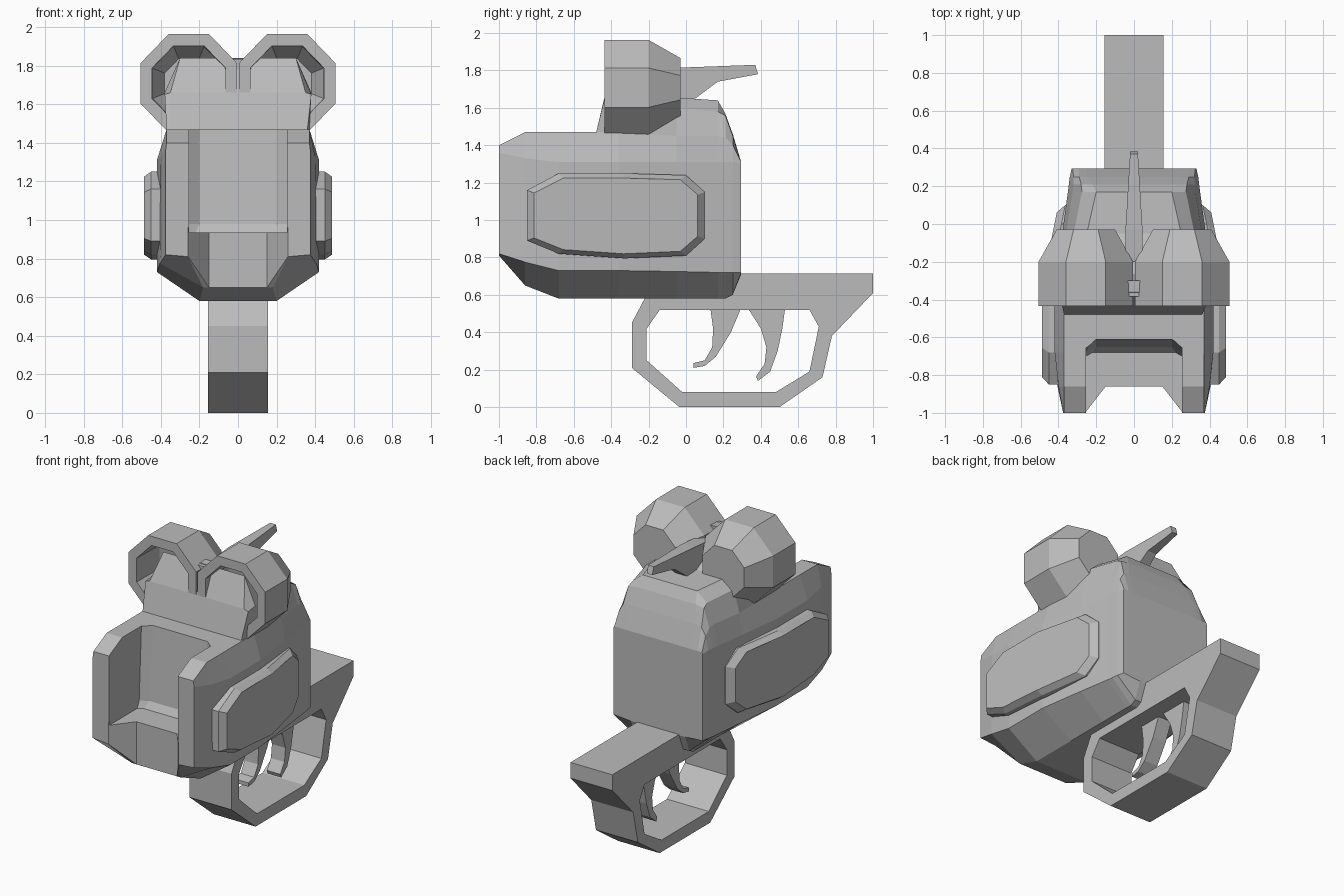
import bpy, bmesh

cube = bpy.data.objects.get("Cube")
if cube:
    bpy.data.objects.remove(cube, do_unlink=True)

gray = bpy.data.materials.new("plain gray")
gray.use_nodes = True
gray.diffuse_color = (0.5, 0.5, 0.5, 1)
gray.node_tree.nodes["Principled BSDF"].inputs["Base Color"].default_value = (0.5, 0.5, 0.5, 1)


def loft(name, loops):
    """Skin a chain of equal-length point loops and cap both ends."""
    bm = bmesh.new()
    rings = [[bm.verts.new(p) for p in loop] for loop in loops]
    n = len(rings[0])
    for a, b in zip(rings, rings[1:]):
        for i in range(n):
            j = (i + 1) % n
            bm.faces.new((a[i], a[j], b[j], b[i]))
    bm.faces.new(rings[0])
    bm.faces.new(rings[-1])
    bmesh.ops.remove_doubles(bm, verts=bm.verts, dist=0.0005)
    bmesh.ops.recalc_face_normals(bm, faces=bm.faces)
    mesh = bpy.data.meshes.new(name)
    bm.to_mesh(mesh)
    bm.free()
    mesh.materials.append(gray)
    obj = bpy.data.objects.new(name, mesh)
    bpy.context.collection.objects.link(obj)
    return obj


def side_prism(name, profile, width):
    """Extrude a (y, z) profile across x; width is a function of y."""
    return loft(name, [[(s * width(y), y, z) for y, z in profile] for s in (-1, 1)])


def plan_loft(name, levels):
    """Loft mirrored (x, y) half outlines stacked at heights z."""
    return loft(name, [[(x, y, z) for x, y in half] + [(-x, y, z) for x, y in half[::-1]]
                       for z, half in levels])


def cut(obj, cutter):
    """Subtract the cutter, bake the result and discard the cutter."""
    mod = obj.modifiers.new("cut", 'BOOLEAN')
    mod.operation, mod.solver, mod.object = 'DIFFERENCE', 'EXACT', cutter
    cutter.hide_render = True
    bpy.context.view_layer.update()
    baked = bpy.data.meshes.new_from_object(
        obj.evaluated_get(bpy.context.evaluated_depsgraph_get()))
    obj.modifiers.clear()
    obj.data = baked
    bpy.data.objects.remove(cutter, do_unlink=True)


# Body: half sections from keel to roof, front to back
sections = [
    (-1.0, [(.26, .81), (.375, .82), (.375, 1.36), (.37, 1.4), (.36, 1.4), (.35, 1.4)]),
    (-.86, [(.18, .65), (.405, .775), (.4, 1.33), (.37, 1.47), (.36, 1.47), (.35, 1.47)]),
    (-.68, [(.2, .58), (.42, .73), (.42, 1.31), (.37, 1.47), (.36, 1.47), (.35, 1.47)]),
    (-.48, [(.2, .58), (.42, .73), (.42, 1.31), (.37, 1.47), (.36, 1.47), (.35, 1.47)]),
    (-.435, [(.2, .58), (.42, .73), (.42, 1.31), (.37, 1.47), (.38, 1.65), (.35, 1.66)]),
    (-.36, [(.2, .58), (.42, .73), (.42, 1.31), (.37, 1.47), (.38, 1.66), (.3, 1.84)]),
    (-.05, [(.2, .58), (.38, .725), (.38, 1.31), (.36, 1.45), (.32, 1.6), (.25, 1.655)]),
    (.17, [(.2, .58), (.35, .72), (.35, 1.31), (.325, 1.45), (.275, 1.58), (.2, 1.64)]),
    (.21, [(.2, .58), (.345, .72), (.345, 1.31), (.32, 1.44), (.28, 1.56), (.22, 1.57)]),
    (.25, [(.2, .6), (.34, .72), (.34, 1.31), (.32, 1.4), (.29, 1.45), (.25, 1.46)]),
    (.295, [(.2, .71), (.33, .72), (.33, 1.3), (.325, 1.31), (.29, 1.31), (.25, 1.31)]),
]
body = loft("body", [[(x, y, z) for x, z in half] + [(-x, y, z) for x, z in half[::-1]]
                     for y, half in sections])

# Front bay, open at the top, with a set-back lip below it
cut(body, plan_loft("bay_cutter", [
    (.935, [(.255, -1.2), (.255, -.7), (.22, -.68)]),
    (.98, [(.255, -1.2), (.255, -.68), (.2, -.65)]),
    (1.6, [(.255, -1.2), (.255, -.65), (.2, -.6)])]))
cut(body, plan_loft("lip_cutter", [(z, [(.26, -1.2), (.26, -1.001), (.15, -.86)])
                                   for z in (.3, .96)]))

# Side pods, bending inward toward the back with the body
pod = [(-.85, 1.16), (-.68, 1.25), (-.33, 1.25), (0, 1.24), (.1, 1.15),
       (.1, .9), (0, .81), (-.33, .795), (-.68, .82), (-.85, .89)]


def pod_ring(side, depth, scale_y, scale_z):
    ring = []
    for y, z in pod:
        y2 = -.375 + (y + .375) * scale_y
        bend = max(0, y2 + .33) * .2
        ring.append((side * (depth - bend), y2, 1.02 + (z - 1.02) * scale_z))
    return ring


for label, side in (("right", -1), ("left", 1)):
    loft(label + "_pod", [pod_ring(side, .34, 1, 1), pod_ring(side, .45, 1, 1),
                          pod_ring(side, .487, .92, .89)])

# Hollow eight-sided eye hoods: outer shell forward, then back inside
octagon = [(.25, .105), (.105, .255), (-.105, .255), (-.25, .105),
           (-.25, -.105), (-.105, -.255), (.105, -.255), (.25, -.105)]
shell = [(-.03, .62), (-.2, 1), (-.435, 1), (-.435, .76), (-.2, .74), (-.09, .5)]
for label, side in (("right", -1), ("left", 1)):
    loft(label + "_eye_hood", [[(side * .255 + x * s, y, 1.708 + z * s) for x, z in octagon]
                               for y, s in shell])

# Thin tail fin behind the hoods and a small knob between them
side_prism("fin", [(-.2, 1.64), (-.2, 1.8), (-.03, 1.815), (.37, 1.83), (.385, 1.78),
                   (.17, 1.74), (.05, 1.65)], lambda y: .045 - .06 * max(0, y + .03))
side_prism("knob", [(-.385, 1.75), (-.385, 1.835), (-.3, 1.84), (-.3, 1.75)], lambda y: .032)

# Grip with a finger opening
grip = side_prism("grip", [(-.2, .62), (-.29, .45), (-.29, .21), (-.035, 0), (.5, 0),
                           (.73, .16), (.78, .38), (1, .61), (1, .715), (.2, .715),
                           (.2, .62)], lambda y: .155)
cut(grip, side_prism("opening_cutter", [(-.14, .52), (-.21, .42), (-.21, .25), (-.02, .08),
                                        (.48, .08), (.66, .19), (.71, .43), (.66, .52)],
                     lambda y: .3))

# Two curved triggers
side_prism("front_trigger", [(.13, .53), (.145, .42), (.14, .32), (.1, .25), (.04, .235),
                             (.04, .21), (.1, .22), (.16, .27), (.24, .4), (.295, .53)],
           lambda y: .05)
side_prism("rear_trigger", [(.33, .53), (.4, .42), (.43, .32), (.42, .23), (.375, .165),
                            (.385, .14), (.45, .19), (.49, .3), (.515, .42), (.53, .53)],
           lambda y: .05)
